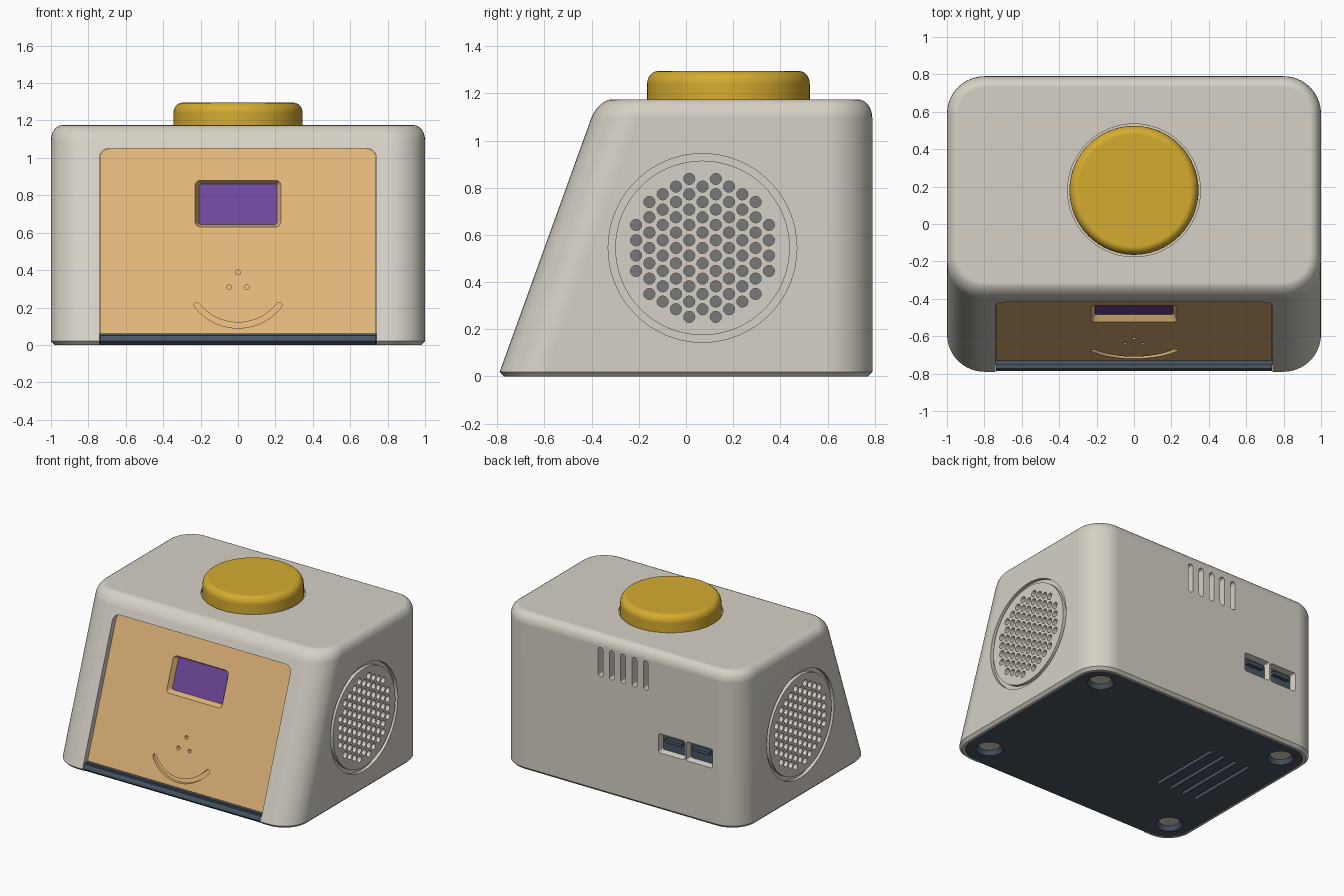
import bpy, bmesh, math
from mathutils import Vector

cube = bpy.data.objects.get("Cube")
if cube:
    bpy.data.objects.remove(cube, do_unlink=True)


def material(name, r, g, b):
    m = bpy.data.materials.new(name)
    m.use_nodes = True
    col = [(c / 255 / 12.92 if c < 11 else ((c / 255 + 0.055) / 1.055) ** 2.4) for c in (r, g, b)] + [1]
    m.diffuse_color = col
    bsdf = m.node_tree.nodes["Principled BSDF"]
    bsdf.inputs["Base Color"].default_value = col
    bsdf.inputs["Roughness"].default_value = 0.6
    return m


BEIGE = material("warm_beige", 214, 209, 198)
TAN = material("light_wood", 226, 182, 122)
YELLOW = material("mustard_yellow", 213, 172, 48)
PURPLE = material("screen_purple", 112, 74, 156)
SLATE = material("dark_slate", 72, 86, 100)
GREY = material("speaker_grey", 120, 120, 122)

TOP, SLOPE, HALF_Y = 1.175, 0.361, 0.79


# Outlines, as lists of 2D points
def rounded_rect(u0, u1, v0, v1, r, n=8):
    pts = []
    for k, (cu, cv) in enumerate(((u1 - r, v1 - r), (u0 + r, v1 - r), (u0 + r, v0 + r), (u1 - r, v0 + r))):
        for i in range(n + 1):
            a = math.pi / 2 * (k + i / n)
            pts.append((cu + r * math.cos(a), cv + r * math.sin(a)))
    return pts


def circle(cu, cv, r, n=12):
    return [(cu + r * math.cos(2 * math.pi * i / n), cv + r * math.sin(2 * math.pi * i / n)) for i in range(n)]


def smile(cv, r, w, half, n=20):
    def at(rad, a):
        return (rad * math.sin(a), cv - rad * math.cos(a))
    pts = [at(r + w, half * (2 * i / n - 1)) for i in range(n + 1)]
    cu, cz = at(r, half)
    for i in range(1, 6):
        a = half - math.pi / 2 + math.pi * i / 6
        pts.append((cu + w * math.cos(a), cz + w * math.sin(a)))
    pts += [at(r - w, half * (1 - 2 * i / n)) for i in range(n + 1)]
    for i in range(1, 6):
        a = half - math.pi / 2 + math.pi * (1 - i / 6)
        pts.append((-cu - w * math.cos(a), cz + w * math.sin(a)))
    return pts


# Planes that outlines are placed on, d being the depth
def on_floor(u, v, d):
    return Vector((u, v, d))


def on_back(u, v, d):
    return Vector((u, d, v))


def on_side(u, v, d):
    return Vector((d, u, v))


def on_slope(u, v, d):
    return Vector((u, SLOPE * (v - 0.02) - HALF_Y + d, v))


# Solid builders
def loft(bm, rings, closed=False):
    rows = [[bm.verts.new(p) for p in ring] for ring in rings]
    n = len(rows[0])
    for a, b in list(zip(rows, rows[1:])) + ([(rows[-1], rows[0])] if closed else []):
        for i in range(n):
            bm.faces.new((a[i], a[(i + 1) % n], b[(i + 1) % n], b[i]))
    if not closed:
        bm.faces.new(rows[0][::-1])
        bm.faces.new(rows[-1])


def prism(bm, outline, plane, d0, d1, end=None):
    loft(bm, [[plane(u, v, d0) for u, v in outline], [plane(u, v, d1) for u, v in end or outline]])


def finish(name, bm, mat):
    bmesh.ops.recalc_face_normals(bm, faces=bm.faces[:])
    me = bpy.data.meshes.new(name)
    bm.to_mesh(me)
    bm.free()
    me.materials.append(mat)
    ob = bpy.data.objects.new(name, me)
    bpy.context.collection.objects.link(ob)
    return ob


def part(name, mat, *args, **kw):
    bm = bmesh.new()
    prism(bm, *args, **kw)
    return finish(name, bm, mat)


def activate(ob):
    bpy.ops.object.select_all(action='DESELECT')
    ob.select_set(True)
    bpy.context.view_layer.objects.active = ob


def cut(ob, bm):
    tool = finish("cutter", bm, ob.data.materials[0])
    tool.hide_render = True
    mod = ob.modifiers.new("cut", 'BOOLEAN')
    mod.operation, mod.solver, mod.object = 'DIFFERENCE', 'EXACT', tool
    activate(ob)
    bpy.ops.object.modifier_apply(modifier=mod.name)
    bpy.data.objects.remove(tool, do_unlink=True)


def smooth(ob):
    activate(ob)
    bpy.ops.object.shade_smooth_by_angle(angle=math.radians(28))
    ob.modifiers.new("even_shading", 'WEIGHTED_NORMAL').keep_sharp = True


# Housing: rounded sections with a leaning front and a softened top edge
levels = [(0, 0.02), (0.02, 0)]
levels += [(TOP - 0.08 + 0.08 * math.sin(a), 0.06 * (1 - math.cos(a)))
           for a in (math.pi / 2 * i / 6 for i in range(7))]
bm = bmesh.new()
loft(bm, [[(x, y, z) for x, y in rounded_rect(-1 + i, 1 - i, on_slope(0, max(z, 0.02), i).y, HALF_Y - i, 0.2 - i, 10)]
          for z, i in levels])
housing = finish("housing", bm, BEIGE)

# Pocket for the base, front recess and button well
base_outline = rounded_rect(-0.965, 0.965, -0.755, 0.755, 0.17)
bm = bmesh.new()
prism(bm, base_outline, on_floor, -0.1, 0.03)
cut(housing, bm)
bm = bmesh.new()
prism(bm, rounded_rect(-0.74, 0.74, -0.2, 1.05, 0.05), on_slope, -0.3, 0.09)
cut(housing, bm)
bm = bmesh.new()
prism(bm, circle(0, 0.18, 0.355, 64), on_floor, 1.15, 1.3)
cut(housing, bm)

# Speaker grilles: ring groove and hexagonal field of holes on both sides
GY, GZ, PITCH = 0.07, 0.545, 0.065
bm = bmesh.new()
for s in (-1, 1):
    loft(bm, [[on_side(u, v, s * d) for u, v in circle(GY, GZ, r, 64)]
              for r, d in ((0.4, 0.975), (0.4, 1.1), (0.37, 1.1), (0.37, 0.975))], closed=True)
    for col in range(-5, 6):
        for row in range(-5, 6):
            u, v = col * PITCH * math.sqrt(0.75), (row + 0.5 * (col % 2)) * PITCH
            if math.hypot(u, v) < 0.31:
                prism(bm, circle(GY + u, GZ + v, 0.024), on_side, s * 0.92, s * 1.1)
    part("speaker_left" if s > 0 else "speaker_right", GREY,
         circle(GY, GZ, 0.34, 32), on_side, s * 0.89, s * 0.94)
cut(housing, bm)

# Rear vents and sockets
bm = bmesh.new()
for k in range(-2, 3):
    x = -0.03 + 0.094 * k
    prism(bm, rounded_rect(x - 0.02, x + 0.02, 0.87, 1.09, 0.0195, 5), on_back, 0.72, 0.9)
for k, x in enumerate((-0.665, -0.435)):
    prism(bm, rounded_rect(x - 0.095, x + 0.095, 0.445, 0.56, 0.01, 3), on_back, 0.72, 0.795,
          end=rounded_rect(x - 0.11, x + 0.11, 0.43, 0.575, 0.015, 3))
    part(f"socket_{k + 1}", SLATE, rounded_rect(x - 0.1, x + 0.1, 0.44, 0.565, 0.01, 3), on_back, 0.68, 0.745)
    part(f"socket_tongue_{k + 1}", SLATE, rounded_rect(x - 0.07, x + 0.07, 0.51, 0.535, 0.005, 2), on_back, 0.7, 0.775)
cut(housing, bm)
smooth(housing)

# Base plate with foot recesses and slots
base = part("base_plate", SLATE, base_outline, on_floor, 0, 0.06)
bm = bmesh.new()
for x in (-0.8, 0.8):
    for y in (-0.58, 0.6):
        prism(bm, circle(x, y, 0.095, 32), on_floor, -0.005, 0.04, end=circle(x, y, 0.065, 32))
for k in range(4):
    x = -0.38 - 0.11 * k
    prism(bm, rounded_rect(x - 0.012, x + 0.012, -0.2, 0.37, 0.0115, 4), on_floor, -0.01, 0.03)
cut(base, bm)
smooth(base)

# Front lip of the base
part("base_lip", SLATE, [(-0.765, 0), (-0.786, 0.02), (-0.782, 0.036), (-0.772, 0.05), (-0.7, 0.05), (-0.7, 0)],
     on_side, -0.739, 0.739)

# Face panel with window, dots and smile
panel = part("face_panel", TAN, rounded_rect(-0.739, 0.739, 0.02, 1.049, 0.049), on_slope, 0.045, 0.1)
bm = bmesh.new()
prism(bm, rounded_rect(-0.232, 0.232, 0.63, 0.882, 0.03), on_slope, 0.04, 0.09,
      end=rounded_rect(-0.208, 0.208, 0.645, 0.86, 0.01))
for x, z in ((0, 0.388), (-0.047, 0.308), (0.047, 0.308)):
    prism(bm, circle(x, z, 0.013), on_slope, 0.02, 0.075)
prism(bm, smile(0.385, 0.28, 0.015, math.radians(52)), on_slope, 0.02, 0.065)
cut(panel, bm)
smooth(panel)
part("screen", PURPLE, rounded_rect(-0.208, 0.208, 0.645, 0.86, 0.01), on_slope, 0.08, 0.096)

# Big round button with a rounded rim
profile = [(0.345, 1.14)] + [(0.3 + 0.045 * math.cos(a), 1.24 + 0.055 * math.sin(a))
                             for a in (math.pi / 2 * i / 6 for i in range(7))]
bm = bmesh.new()
loft(bm, [[on_floor(u, v, z) for u, v in circle(0, 0.18, r, 64)] for r, z in profile])
smooth(finish("button", bm, YELLOW))
